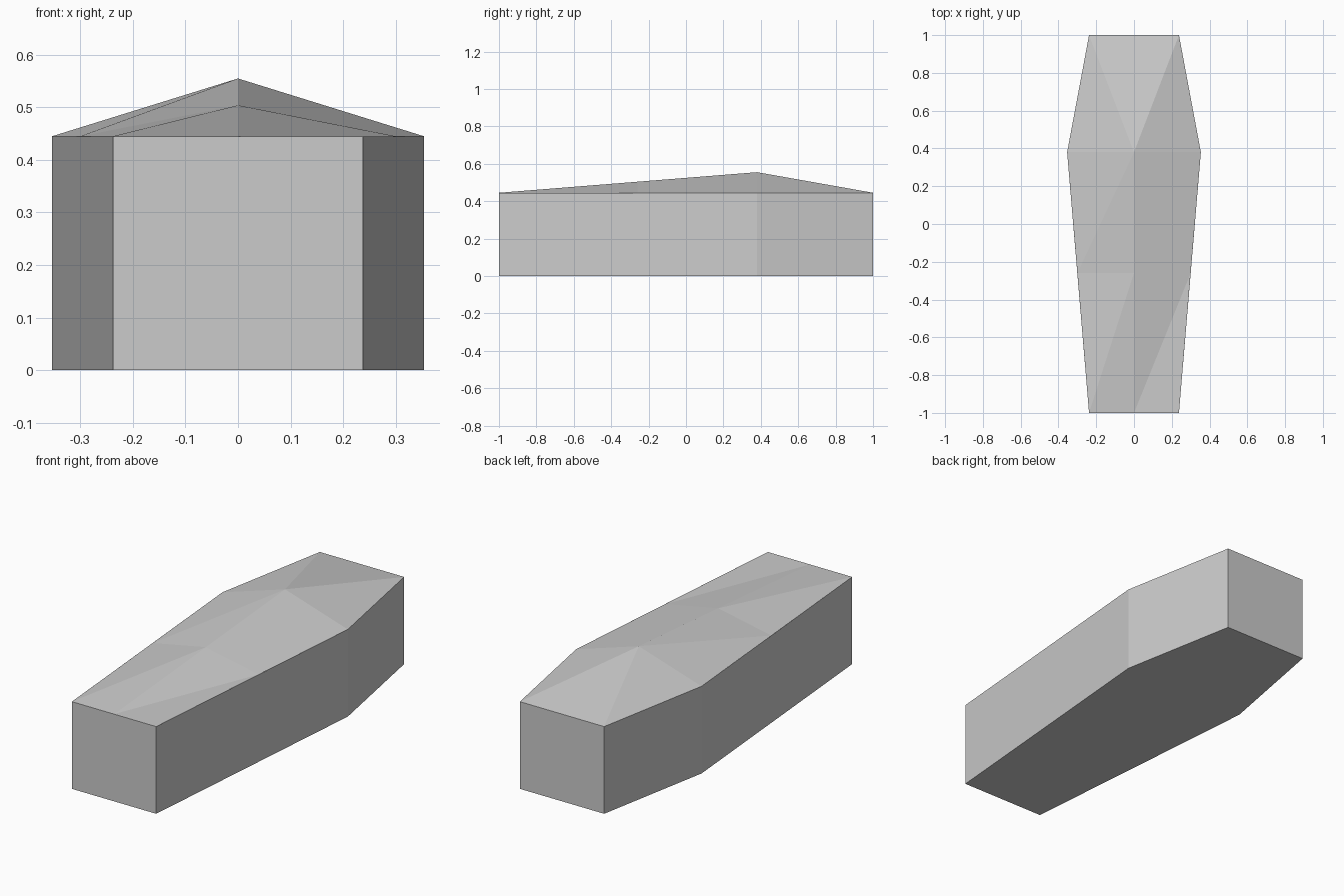
import bpy, bmesh

if "Cube" in bpy.data.objects:
    bpy.data.objects.remove(bpy.data.objects["Cube"])

WALL = 0.445
# stations along the length: y, half width, ridge height
STATIONS = [(-1.0, 0.238, 0.445), (-0.26, 0.30, 0.504),
            (0.38, 0.354, 0.555), (1.0, 0.238, 0.445)]


def make_object(name, bm):
    bmesh.ops.recalc_face_normals(bm, faces=bm.faces)
    mesh = bpy.data.meshes.new(name)
    bm.to_mesh(mesh)
    bm.free()
    obj = bpy.data.objects.new(name, mesh)
    bpy.context.collection.objects.link(obj)
    return obj


# Tapered six-sided box, open under the lid
bm = bmesh.new()
corners = [STATIONS[0], STATIONS[2], STATIONS[3]]
outline = [(w, y) for y, w, _ in corners] + [(-w, y) for y, w, _ in reversed(corners)]
low = [bm.verts.new((x, y, 0)) for x, y in outline]
high = [bm.verts.new((x, y, WALL)) for x, y in outline]
bm.faces.new(low)
for i in range(len(outline)):
    j = (i + 1) % len(outline)
    bm.faces.new((low[i], low[j], high[j], high[i]))
make_object("box_body", bm)

# Ridged lid rising to a peak at the shoulders
bm = bmesh.new()
rows = [[bm.verts.new(p) for p in ((-w, y, WALL), (0, y, r), (w, y, WALL))]
        for y, w, r in STATIONS]
for k, (a, b) in enumerate(zip(rows, rows[1:])):
    bm.faces.new((a[1], a[2], b[2], b[1]))
    if k < 2:
        # left front slope is folded along its diagonals
        bm.faces.new((a[0], a[1], b[1]))
        bm.faces.new((a[0], b[1], b[0]))
    else:
        bm.faces.new((a[0], a[1], b[1], b[0]))
# right front slopes fold the opposite way to the left ones
front_right = [f for f in bm.faces if len(f.verts) == 4
               and {rows[0][1], rows[1][2]} <= set(f.verts)]
for f in front_right:
    bmesh.utils.face_split(f, rows[0][1], rows[1][2])
# rear slopes fold from the peak to the end corners
for f in [f for f in bm.faces if len(f.verts) == 4 and rows[3][1] in f.verts]:
    corner = rows[3][2] if rows[3][2] in f.verts else rows[3][0]
    bmesh.utils.face_split(f, rows[2][1], corner)
make_object("lid", bm)
